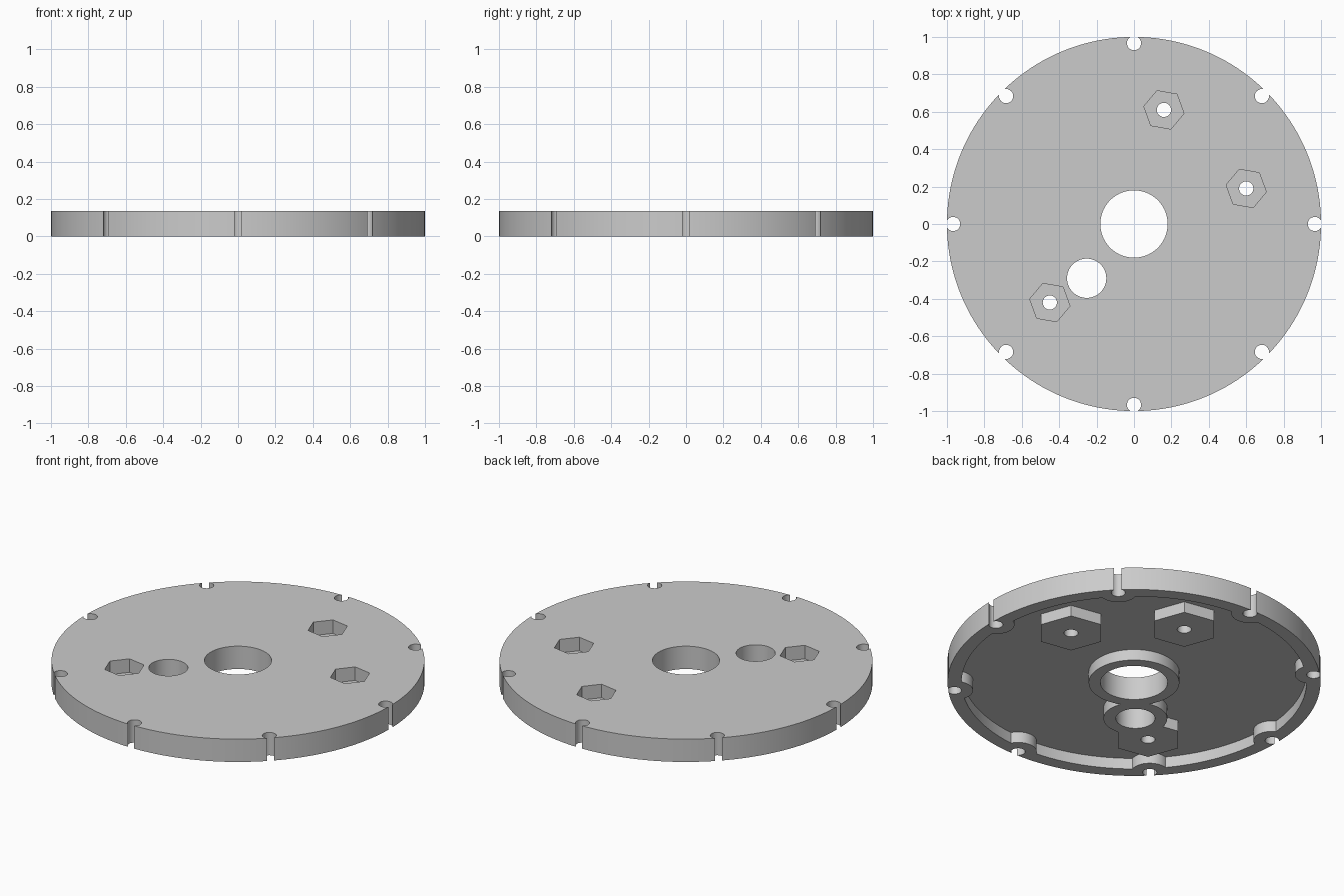
import bpy
from math import cos, sin, radians, pi

if "Cube" in bpy.data.objects:
    bpy.data.objects.remove(bpy.data.objects["Cube"], do_unlink=True)

HEIGHT = 0.135
CEILING = 0.065        # underside of the thin plate
NUT_FLOOR = 0.055      # bottom of the hexagonal pockets
HEX_TURN = radians(50)

nut_spots = [(0.16, 0.61), (0.6, 0.19), (-0.45, -0.42)]
rim_spots = [(0.967 * cos(i * pi / 4), 0.967 * sin(i * pi / 4)) for i in range(8)]
side_hole = (-0.253, -0.29)


def prism(name, spot, radius, low, high, sides=64, turn=0.0):
    """Upright prism between two heights; the first corner points along turn."""
    bpy.ops.mesh.primitive_cylinder_add(
        vertices=sides, radius=radius, depth=high - low,
        location=(spot[0], spot[1], (low + high) / 2),
        rotation=(0, 0, turn + pi / 2))
    obj = bpy.context.object
    obj.name = name
    return obj


def subtract(target, cutter):
    """Cut one solid out of another, then discard the cutter."""
    mod = target.modifiers.new("cut", 'BOOLEAN')
    mod.operation = 'DIFFERENCE'
    mod.solver = 'EXACT'
    mod.object = cutter
    bpy.context.view_layer.objects.active = target
    bpy.ops.object.modifier_apply(modifier=mod.name)
    bpy.data.objects.remove(cutter, do_unlink=True)


# Disc body
plate = prism("round_cover_plate", (0, 0), 1.0, 0, HEIGHT, 160)

# Hollow underside, leaving the rim and the bosses standing
hollow = prism("hollow", (0, 0), 0.925, -0.1, CEILING, 128)
subtract(hollow, prism("hub", (0, 0), 0.243, -0.2, 0.2, 96))
subtract(hollow, prism("side_boss", side_hole, 0.171, -0.2, 0.2))
for spot in nut_spots:
    subtract(hollow, prism("nut_boss", spot, 0.185, -0.2, 0.2, 6, HEX_TURN))
for spot in rim_spots:
    subtract(hollow, prism("rim_boss", spot, 0.1, -0.2, 0.2, 48))
subtract(plate, hollow)

# Centre hole and side hole
subtract(plate, prism("centre_hole", (0, 0), 0.18, -0.2, 0.3, 96))
subtract(plate, prism("side_hole", side_hole, 0.105, -0.2, 0.3))

# Hexagonal nut pockets with screw holes
for spot in nut_spots:
    subtract(plate, prism("pocket", spot, 0.109, NUT_FLOOR, 0.3, 6, HEX_TURN))
    subtract(plate, prism("screw_hole", spot, 0.038, -0.2, 0.3, 32))

# Screw notches open to the rim
for spot in rim_spots:
    subtract(plate, prism("notch", spot, 0.038, -0.2, 0.3, 32))

# Plain grey finish
grey = bpy.data.materials.new("plain_grey")
grey.use_nodes = True
colour = (0.6, 0.6, 0.6, 1.0)
grey.diffuse_color = colour
grey.node_tree.nodes["Principled BSDF"].inputs["Base Color"].default_value = colour
plate.data.materials.clear()
plate.data.materials.append(grey)
for face in plate.data.polygons:
    face.material_index = 0

bpy.ops.object.select_all(action='DESELECT')
plate.select_set(True)
bpy.context.view_layer.objects.active = plate
bpy.ops.object.shade_smooth_by_angle(angle=radians(30))
